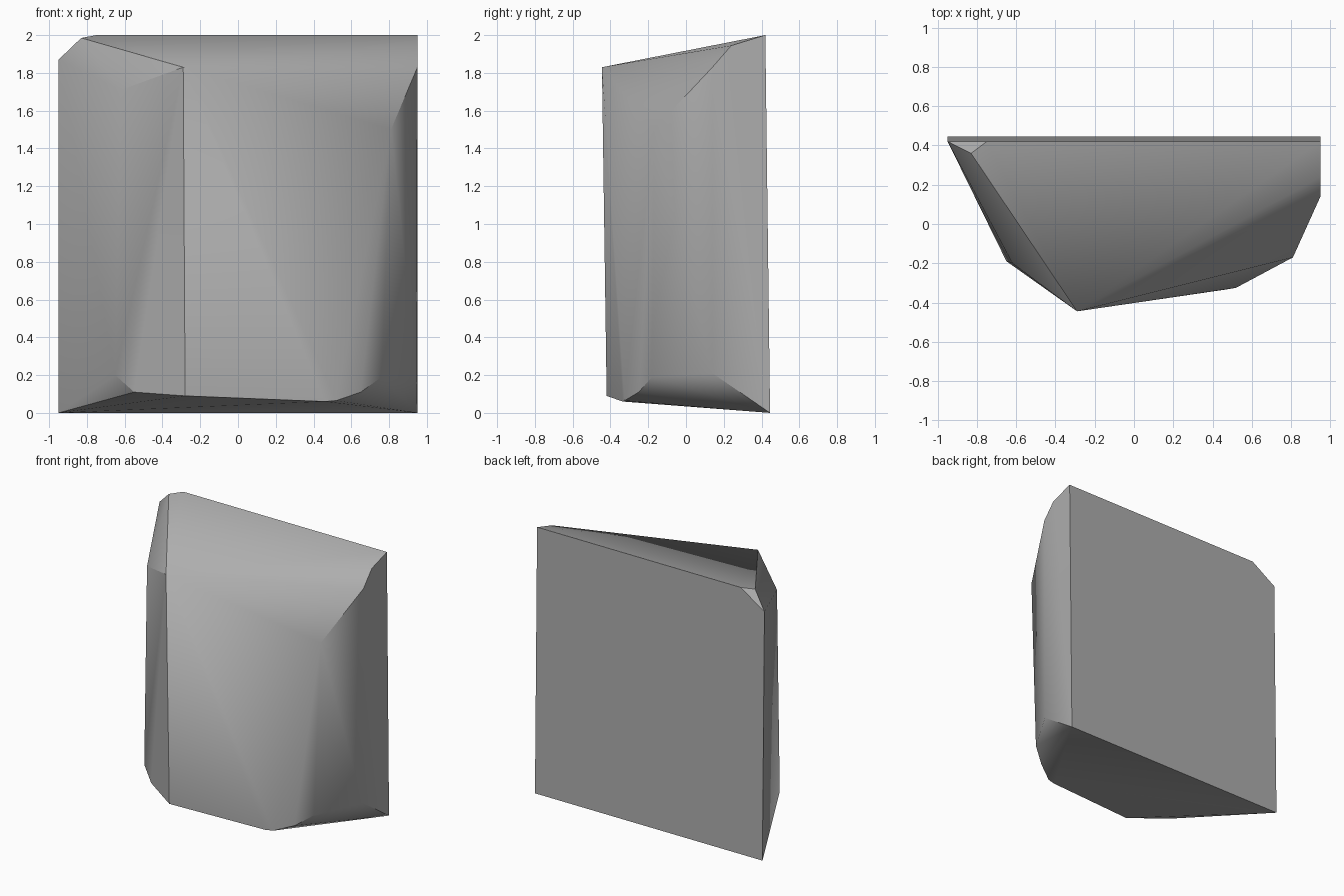
import bpy
import bmesh
from math import radians

# Remove the default cube
cube = bpy.data.objects.get("Cube")
if cube:
    bpy.data.objects.remove(cube, do_unlink=True)

# Plain stone colour
stone = bpy.data.materials.new("stone_grey")
stone.use_nodes = True
colour = (0.42, 0.42, 0.42, 1)
stone.diffuse_color = colour
bsdf = stone.node_tree.nodes["Principled BSDF"]
bsdf.inputs["Base Color"].default_value = colour
bsdf.inputs["Roughness"].default_value = 0.9

# Corners of the chiselled block
back_corners = [(-0.95, 0.445, 0), (0.95, 0.445, 0), (0.95, 0.42, 2),
                (-0.75, 0.42, 2), (-0.95, 0.421, 1.87)]
top_corners = [(-0.83, 0.36, 1.985), (-0.62, -0.2, 1.71), (-0.29, -0.445, 1.83),
               (0.81, -0.17, 1.5), (0.95, 0.14, 1.83), (0.95, 0.24, 1.945)]
bottom_corners = [(-0.65, -0.19, 0.2), (-0.55, -0.25, 0.11), (-0.28, -0.42, 0.09),
                  (0.46, -0.335, 0.06), (0.52, -0.325, 0.065), (0.65, -0.25, 0.11),
                  (0.76, -0.18, 0.19), (0.945, 0.14, 0.21)]

# Wrap the corners in a convex skin and merge nearly flat triangles
bm = bmesh.new()
for corner in back_corners + top_corners + bottom_corners:
    bm.verts.new(corner)
bmesh.ops.convex_hull(bm, input=bm.verts)
bmesh.ops.dissolve_limit(bm, angle_limit=radians(1), verts=bm.verts, edges=bm.edges)
bmesh.ops.recalc_face_normals(bm, faces=bm.faces)
mesh = bpy.data.meshes.new("stone_block")
bm.to_mesh(mesh)
bm.free()
mesh.materials.append(stone)

block = bpy.data.objects.new("stone_block", mesh)
bpy.context.collection.objects.link(block)

# Soften shallow edges, keep the hard ridges
bpy.ops.object.select_all(action="DESELECT")
block.select_set(True)
bpy.context.view_layer.objects.active = block
bpy.ops.object.shade_smooth_by_angle(angle=radians(35))
